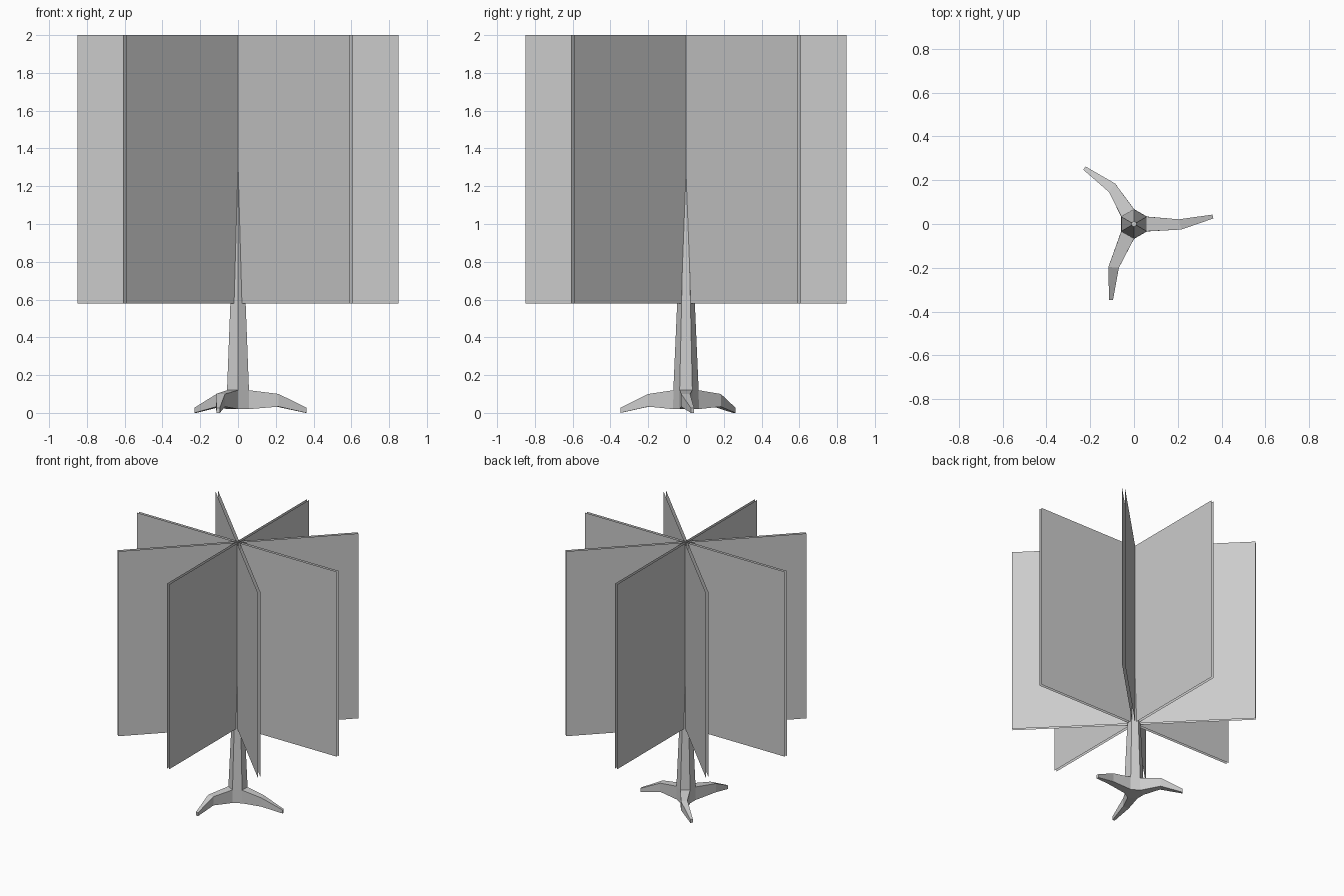
import bpy, bmesh
from math import sin, cos, pi, radians
from mathutils import Vector

if "Cube" in bpy.data.objects:
    bpy.data.objects.remove(bpy.data.objects["Cube"])


def finish(bm, name):
    mesh = bpy.data.meshes.new(name)
    bm.to_mesh(mesh)
    bm.free()
    obj = bpy.data.objects.new(name, mesh)
    bpy.context.collection.objects.link(obj)
    return obj


# Trunk: tapered six-sided column
bm = bmesh.new()
rings = []
for z, r in ((0.02, 0.068), (0.12, 0.067), (1.35, 0.013)):
    rings.append([bm.verts.new((r * cos(radians(30 + 60 * i)), r * sin(radians(30 + 60 * i)), z))
                  for i in range(6)])
bm.faces.new(rings[0][::-1])
bm.faces.new(rings[2])
for a, b in zip(rings, rings[1:]):
    for i in range(6):
        j = (i + 1) % 6
        bm.faces.new((a[i], a[j], b[j], b[i]))

# Roots: each grows out of every other lower trunk side, bending once
roots = ((5, (0.21, -0.002), (0.36, 0.034)),
         (1, (-0.10, 0.165), (-0.226, 0.255)),
         (3, (-0.093, -0.198), (-0.105, -0.347)))
for side, mid, tip in roots:
    j = (side + 1) % 6
    a, b = rings[0], rings[1]
    loop = [a[side], a[j], b[j], b[side]]
    face = next(f for f in bm.faces if set(f.verts) == set(loop))
    bm.faces.remove(face)
    along = (Vector(tip) - Vector(mid)).normalized()
    across = Vector((-along.y, along.x))
    for centre, half, low, high in ((mid, 0.024, 0.033, 0.10), (tip, 0.009, 0.0, 0.027)):
        new = []
        for s, z in ((-1, low), (1, low), (1, high), (-1, high)):
            p = Vector(centre) + across * half * s
            new.append(bm.verts.new((p.x, p.y, z)))
        for k in range(4):
            m = (k + 1) % 4
            bm.faces.new((loop[k], loop[m], new[m], new[k]))
        loop = new
    bm.faces.new(loop)
bmesh.ops.recalc_face_normals(bm, faces=bm.faces)
finish(bm, "trunk_and_roots")

# Foliage: four pairs of closely spaced upright sheets crossing at the trunk
HALF, LOW, HIGH, GAP = 0.85, 0.58, 2.0, 0.01
bm = bmesh.new()
for i in range(4):
    u = Vector((cos(i * pi / 4), sin(i * pi / 4), 0))
    n = Vector((u.y, -u.x, 0))
    for s in (1, -1):
        corners = [u * x * s + n * GAP * s + Vector((0, 0, z))
                   for x, z in ((-HALF, LOW), (HALF, LOW), (HALF, HIGH), (-HALF, HIGH))]
        bm.faces.new([bm.verts.new(c) for c in corners])
finish(bm, "foliage_sheets")
